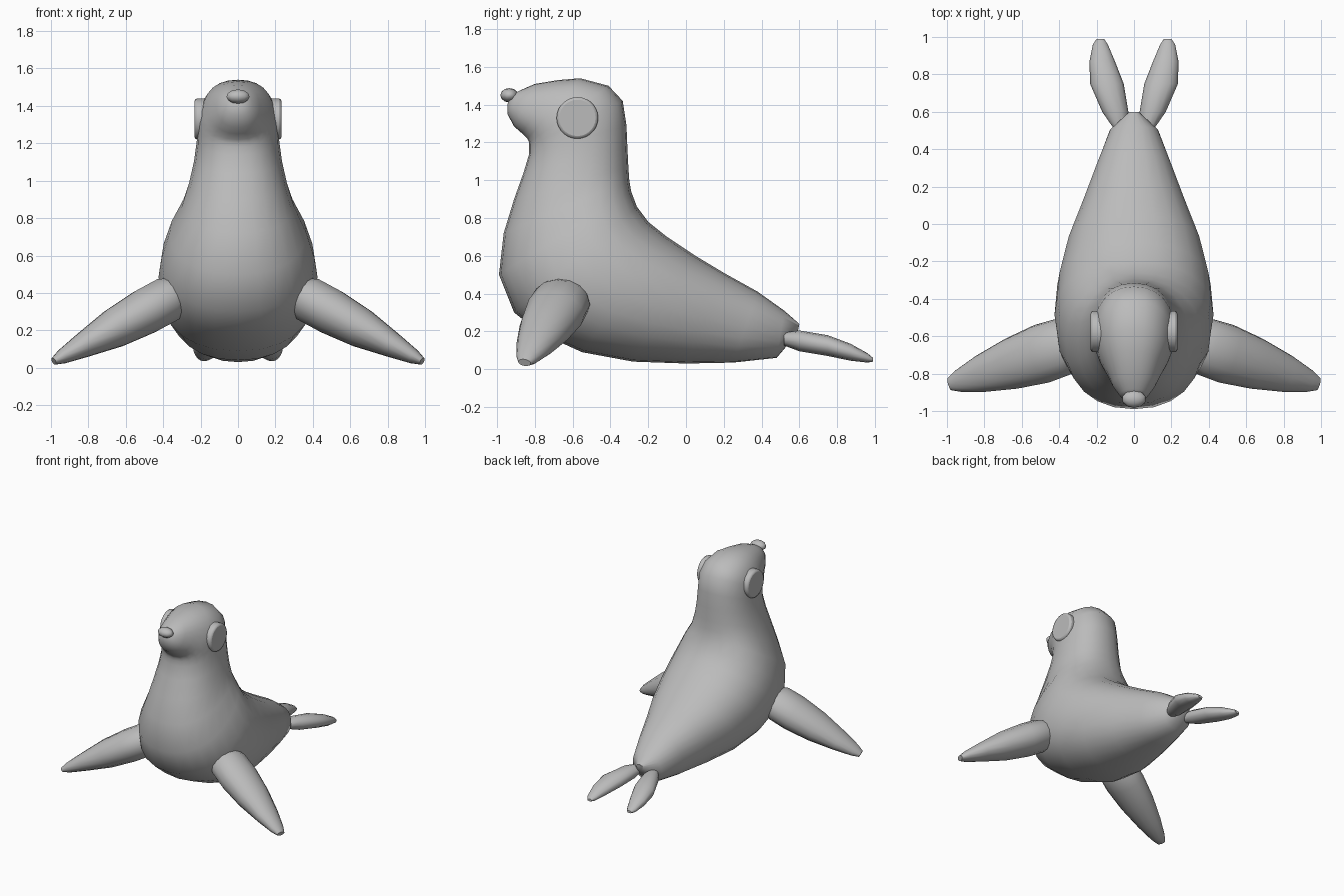
import bpy, bmesh, math
from mathutils import Vector

cube = bpy.data.objects.get("Cube")
if cube:
    bpy.data.objects.remove(cube, do_unlink=True)

GREY = (0.5, 0.5, 0.5, 1.0)
skin = bpy.data.materials.new("seal grey")
skin.use_nodes = True
skin.diffuse_color = GREY
skin.node_tree.nodes["Principled BSDF"].inputs["Base Color"].default_value = GREY


def finish(obj, name, angle=50):
    obj.name = name
    obj.data.materials.clear()
    obj.data.materials.append(skin)
    bpy.ops.object.select_all(action='DESELECT')
    obj.select_set(True)
    bpy.context.view_layer.objects.active = obj
    bpy.ops.object.shade_smooth_by_angle(angle=math.radians(angle))
    return obj


def loft(name, rings, sides, power=1.0):
    """Skin rings given as (centre, half-axis u, half-axis v)."""
    bm = bmesh.new()
    loops = []
    for c, u, v in rings:
        loop = []
        for i in range(sides):
            a = 2 * math.pi * i / sides
            cu, sv = math.cos(a), math.sin(a)
            cu = math.copysign(abs(cu) ** power, cu)
            sv = math.copysign(abs(sv) ** power, sv)
            loop.append(bm.verts.new(c + u * cu + v * sv))
        loops.append(loop)
    for a, b in zip(loops, loops[1:]):
        for i in range(sides):
            j = (i + 1) % sides
            bm.faces.new((a[i], a[j], b[j], b[i]))
    bm.faces.new(loops[0])
    bm.faces.new(loops[-1])
    bmesh.ops.recalc_face_normals(bm, faces=bm.faces)
    me = bpy.data.meshes.new(name)
    bm.to_mesh(me)
    bm.free()
    obj = bpy.data.objects.new(name, me)
    bpy.context.collection.objects.link(obj)
    return finish(obj, name)


# Body: back point (y, z), belly point (y, z), half width, from tail to muzzle
body = [
    (.60, .24, .59, .19, .03), (.52, .31, .48, .06, .13),
    (.38, .41, .25, .035, .2), (.2, .51, 0, .03, .28),
    (.05, .60, -.28, .04, .36), (-.1, .70, -.55, .09, .41),
    (-.2, .78, -.77, .19, .425), (-.26, .86, -.91, .3, .41),
    (-.29, .94, -.99, .5, .365), (-.3, 1.0, -.965, .72, .30),
    (-.305, 1.07, -.91, .9, .262), (-.31, 1.17, -.86, 1.04, .235),
    (-.315, 1.29, -.83, 1.14, .22), (-.335, 1.42, -.83, 1.18, .218),
    (-.41, 1.5, -.83, 1.2, .21), (-.56, 1.54, -.84, 1.22, .185),
    (-.68, 1.53, -.87, 1.25, .15), (-.8, 1.51, -.91, 1.285, .115),
    (-.88, 1.475, -.945, 1.35, .075), (-.93, 1.45, -.945, 1.40, .03),
]
rings = []
for ty, tz, by, bz, w in body:
    top, low = Vector((0, ty, tz)), Vector((0, by, bz))
    rings.append(((top + low) / 2, Vector((w, 0, 0)), (top - low) / 2))
loft("body", rings, 24, 0.9)

# Nose
bpy.ops.mesh.primitive_uv_sphere_add(segments=10, ring_count=6, radius=1,
                                     location=(0, -.935, 1.45))
nose = bpy.context.object
nose.scale = (.065, .048, .038)
finish(nose, "nose")

for side, label in ((1, "left"), (-1, "right")):
    # Eye: shallow rounded disc on the side of the head
    bpy.ops.mesh.primitive_cylinder_add(vertices=28, radius=.11, depth=.07,
                                        location=(side * .197, -.575, 1.33),
                                        rotation=(0, math.pi / 2, 0))
    eye = bpy.context.object
    bevel = eye.modifiers.new("rim", 'BEVEL')
    bevel.width = .014
    bevel.segments = 2
    finish(eye, label + "_eye", 35)

    # Front flipper: position along arm, half chord, half thickness
    root, tip = Vector((side * .33, -.64, .39)), Vector((side * .985, -.855, .035))
    axis = (tip - root).normalized()
    chord = Vector((0, 1, 0))
    chord = (chord - axis * chord.dot(axis)).normalized()
    thick = axis.cross(chord)
    arm = [(0, .13, .10), (.08, .155, .125), (.25, .16, .125), (.5, .138, .108),
           (.75, .10, .07), (.93, .06, .04), (1, .035, .02)]
    loft(label + "_front_flipper",
         [(root.lerp(tip, s), chord * c, thick * t) for s, c, t in arm], 14)

    # Rear flipper: centre x, y, z, half width, half thickness
    fin = [(.075, .52, .16, .04, .035), (.10, .6, .15, .07, .055),
           (.145, .75, .125, .09, .055), (.17, .87, .09, .068, .045),
           (.18, .96, .06, .04, .025), (.18, .99, .05, .02, .01)]
    loft(label + "_rear_flipper",
         [(Vector((side * x, y, z)), Vector((w, 0, 0)), Vector((0, 0, t)))
          for x, y, z, w, t in fin], 12)
